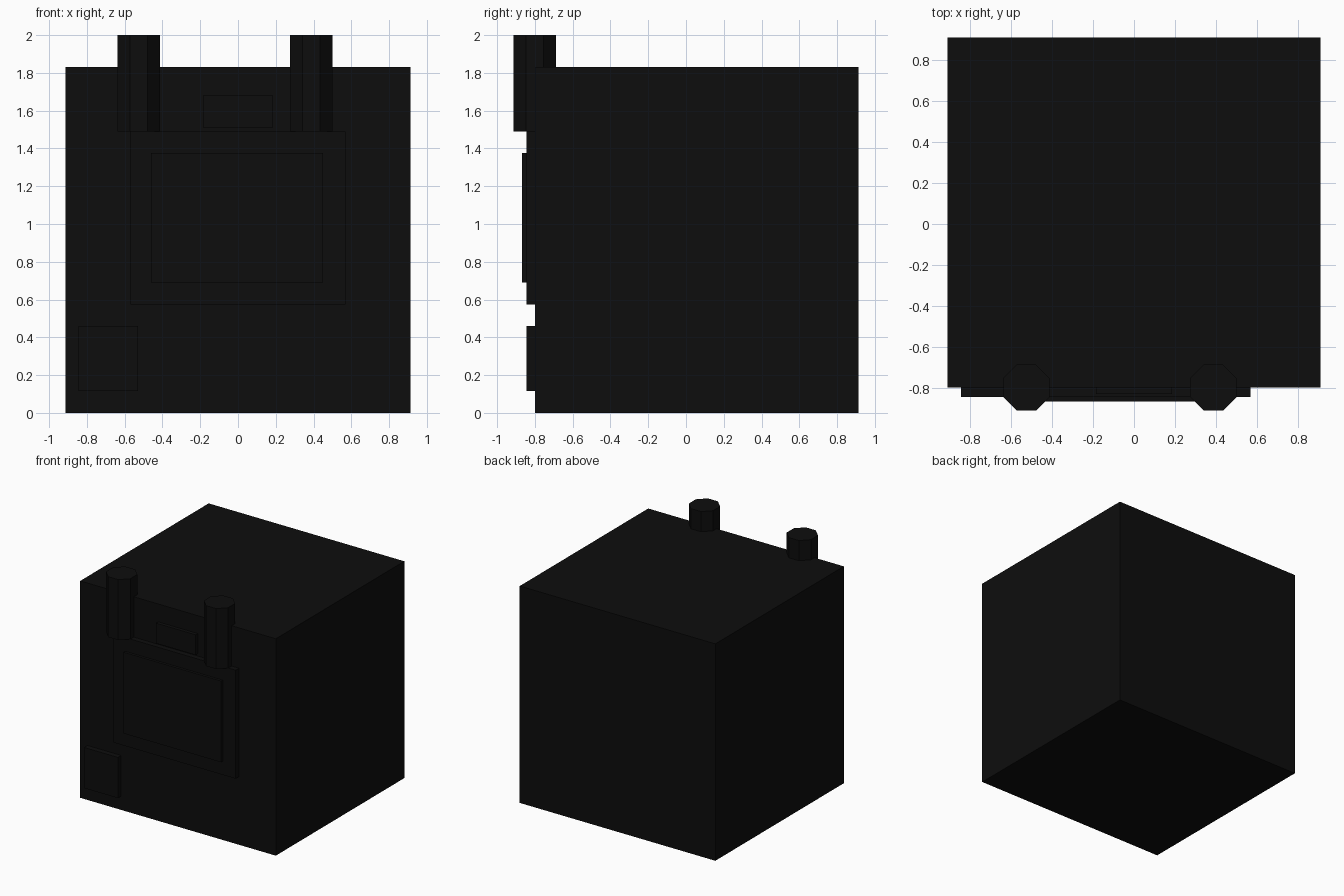
import bpy
import math

cube = bpy.data.objects.get("Cube")
if cube:
    bpy.data.objects.remove(cube, do_unlink=True)

black = bpy.data.materials.new("near_black")
black.use_nodes = True
colour = (0.004, 0.004, 0.004, 1)
black.diffuse_color = colour
black.node_tree.nodes["Principled BSDF"].inputs["Base Color"].default_value = colour

FRONT = -0.80  # front face of the body


def box(name, x, y, z):
    """Box spanning the given (low, high) ranges."""
    spans = (x, y, z)
    bpy.ops.mesh.primitive_cube_add(size=1, location=[sum(s) / 2 for s in spans])
    ob = bpy.context.object
    ob.name = name
    ob.scale = [s[1] - s[0] for s in spans]
    bpy.ops.object.transform_apply(location=False, rotation=False, scale=True)
    ob.data.materials.append(black)


def post(name, x):
    """Eight-sided upright post, flat side to the front."""
    low, high, half_width = 1.49, 2.0, 0.113
    bpy.ops.mesh.primitive_cylinder_add(
        vertices=8, radius=half_width / math.cos(math.pi / 8), depth=high - low,
        location=(x, FRONT, (low + high) / 2), rotation=(0, 0, math.pi / 8))
    ob = bpy.context.object
    ob.name = name
    ob.data.materials.append(black)


# Main body
box("body", (-0.913, 0.913), (FRONT, 0.913), (0, 1.83))

# Raised panels on the front
box("front_panel", (-0.57, 0.57), (-0.845, FRONT + 0.02), (0.575, 1.49))
box("inner_panel", (-0.46, 0.45), (-0.868, FRONT + 0.02), (0.69, 1.375))
box("top_plate", (-0.185, 0.185), (-0.83, FRONT + 0.02), (1.51, 1.68))
box("corner_plate", (-0.845, -0.53), (-0.845, FRONT + 0.02), (0.117, 0.46))

# Posts rising over the front edge
post("right_post", -0.526)
post("left_post", 0.388)
